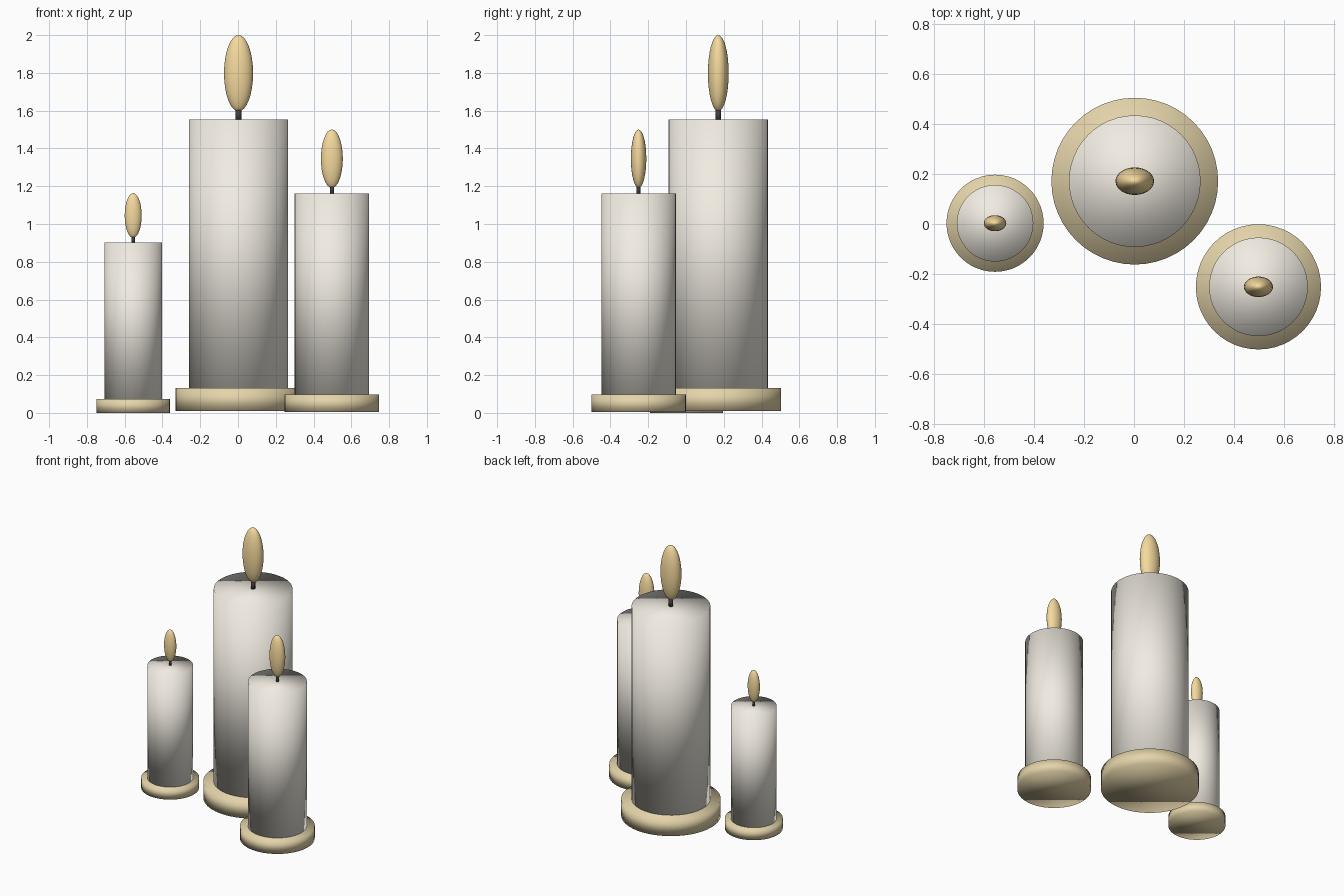
import bpy

if "Cube" in bpy.data.objects:
    bpy.data.objects.remove(bpy.data.objects["Cube"])


def material(name, rgb):
    m = bpy.data.materials.new(name)
    m.diffuse_color = (*rgb, 1)
    m.use_nodes = True
    m.node_tree.nodes["Principled BSDF"].inputs["Base Color"].default_value = m.diffuse_color
    return m


WAX = material("wax", (0.88, 0.84, 0.76))
BRASS = material("brass", (0.78, 0.66, 0.40))
WICK = material("wick", (0.06, 0.05, 0.05))
FIRE = material("fire", (0.92, 0.70, 0.34))


def finish(name, mat):
    ob = bpy.context.object
    ob.name = name
    ob.data.materials.append(mat)
    bpy.ops.object.shade_smooth()
    return ob


def cylinder(name, x, y, r, z0, z1, mat, sides=48):
    bpy.ops.mesh.primitive_cylinder_add(vertices=sides, radius=r, depth=z1 - z0,
                                        location=(x, y, (z0 + z1) / 2))
    return finish(name, mat)


def flame(name, x, y, rx, ry, z0, z1):
    bpy.ops.mesh.primitive_uv_sphere_add(segments=32, ring_count=16, radius=1,
                                         location=(x, y, (z0 + z1) / 2))
    bpy.context.object.scale = (rx, ry, (z1 - z0) / 2)
    return finish(name, FIRE)


# size, x, y, dish radius, dish bottom, dish top, wax radius, wax top,
# wick radius, flame rx, flame ry, flame bottom, flame top
candles = [
    ("large", 0.003, 0.171, 0.333, 0.01, 0.131, 0.263, 1.552, 0.015, 0.077, 0.055, 1.596, 2.0),
    ("medium", 0.497, -0.251, 0.25, 0.004, 0.097, 0.197, 1.161, 0.011, 0.058, 0.041, 1.191, 1.5),
    ("small", -0.555, 0.003, 0.194, 0.0, 0.073, 0.153, 0.901, 0.009, 0.045, 0.032, 0.927, 1.163),
]

for s, x, y, dr, d0, d1, wr, w1, kr, fx, fy, f0, f1 in candles:
    cylinder(s + "_dish", x, y, dr, d0, d1, BRASS)
    cylinder(s + "_candle", x, y, wr, d1 - 0.005, w1, WAX)
    cylinder(s + "_wick", x, y, kr, w1 - 0.01, f0 + 0.02, WICK, 16)
    flame(s + "_flame", x, y, fx, fy, f0, f1)
